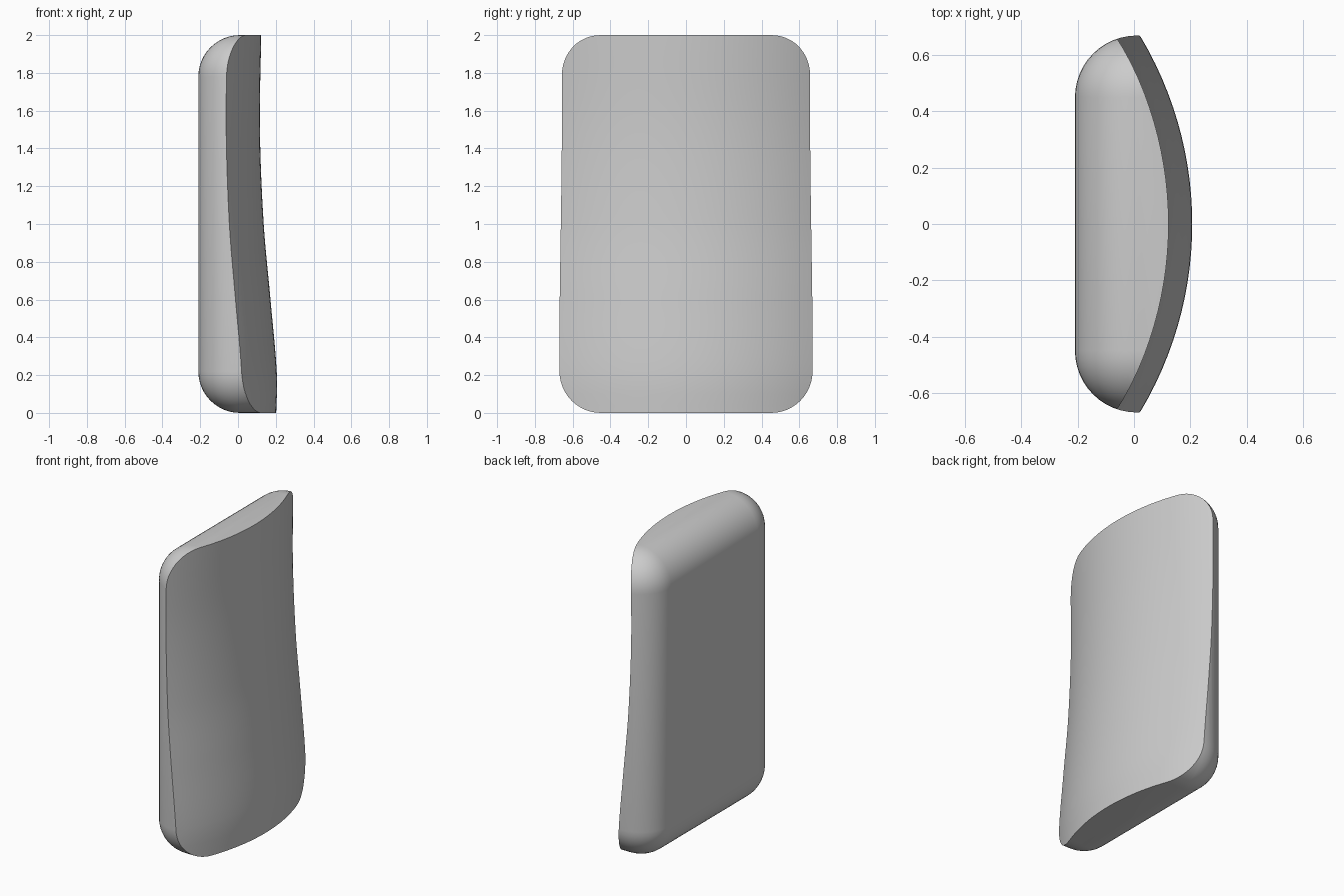
import bpy
import bmesh
import math

if "Cube" in bpy.data.objects:
    bpy.data.objects.remove(bpy.data.objects["Cube"], do_unlink=True)

BACK, HALF_W, HEIGHT, ROUND = -0.21, 0.67, 2.0, 0.22
ARC_R = 1.3
# Centre line of the curved face, as (height, depth)
PROFILE = [(-0.3, 0.19), (0.0, 0.202), (0.2, 0.206), (0.6, 0.172), (1.0, 0.136),
           (1.5, 0.116), (2.0, 0.123), (2.3, 0.13)]


def centre_depth(z):
    """Smooth Hermite interpolation through the profile."""
    def slope(i):
        a, b = PROFILE[max(i - 1, 0)], PROFILE[min(i + 1, len(PROFILE) - 1)]
        return (b[1] - a[1]) / (b[0] - a[0])
    i = max(k for k in range(len(PROFILE) - 1) if PROFILE[k][0] <= z)
    (z0, x0), (z1, x1) = PROFILE[i], PROFILE[i + 1]
    h = z1 - z0
    t = (z - z0) / h
    return ((2*t**3 - 3*t**2 + 1) * x0 + (t**3 - 2*t**2 + t) * h * slope(i)
            + (3*t**2 - 2*t**3) * x1 + (t**3 - t**2) * h * slope(i + 1))


def face_depth(y, z):
    return centre_depth(z) - ARC_R + math.sqrt(ARC_R**2 - y**2)


def make_object(name, bm):
    bmesh.ops.recalc_face_normals(bm, faces=bm.faces[:])
    mesh = bpy.data.meshes.new(name)
    bm.to_mesh(mesh)
    bm.free()
    obj = bpy.data.objects.new(name, mesh)
    bpy.context.collection.objects.link(obj)
    return obj


# Rounded block, left over-deep so that the curved face can be cut from it
depth = 1.2
bm = bmesh.new()
bmesh.ops.create_cube(bm, size=1)
for v in bm.verts:
    v.co.x = BACK + (v.co.x + 0.5) * depth
    v.co.y *= 2 * HALF_W
    v.co.z = (v.co.z + 0.5) * HEIGHT
bmesh.ops.bevel(bm, geom=bm.edges[:], offset=ROUND, offset_type='OFFSET',
                segments=12, profile=0.5, affect='EDGES')
body = make_object("rounded_pad", bm)

# Cutter whose near side is the bowed, swept front surface
bm = bmesh.new()
bmesh.ops.create_grid(bm, x_segments=32, y_segments=40, size=1)
for v in bm.verts:
    y, z = v.co.x * 0.83, 1 + v.co.y * 1.2
    v.co = (face_depth(y, z), y, z)
extruded = bmesh.ops.extrude_face_region(bm, geom=bm.faces[:], use_keep_orig=True)
for item in extruded["geom"]:
    if isinstance(item, bmesh.types.BMVert):
        item.co.x = 1.5
cutter = make_object("face_cutter", bm)

cut = body.modifiers.new("curved_face", 'BOOLEAN')
cut.operation = 'DIFFERENCE'
cut.solver = 'EXACT'
cut.object = cutter

bpy.ops.object.select_all(action='DESELECT')
body.select_set(True)
bpy.context.view_layer.objects.active = body
bpy.ops.object.modifier_apply(modifier=cut.name)
bpy.data.objects.remove(cutter, do_unlink=True)

# Single plain grey material
grey = bpy.data.materials.new("plain_grey")
grey.use_nodes = True
colour = (0.6, 0.6, 0.6, 1)
grey.diffuse_color = colour
grey.node_tree.nodes["Principled BSDF"].inputs["Base Color"].default_value = colour
body.data.materials.clear()
body.data.materials.append(grey)
bpy.ops.object.shade_smooth_by_angle(angle=math.radians(30))
